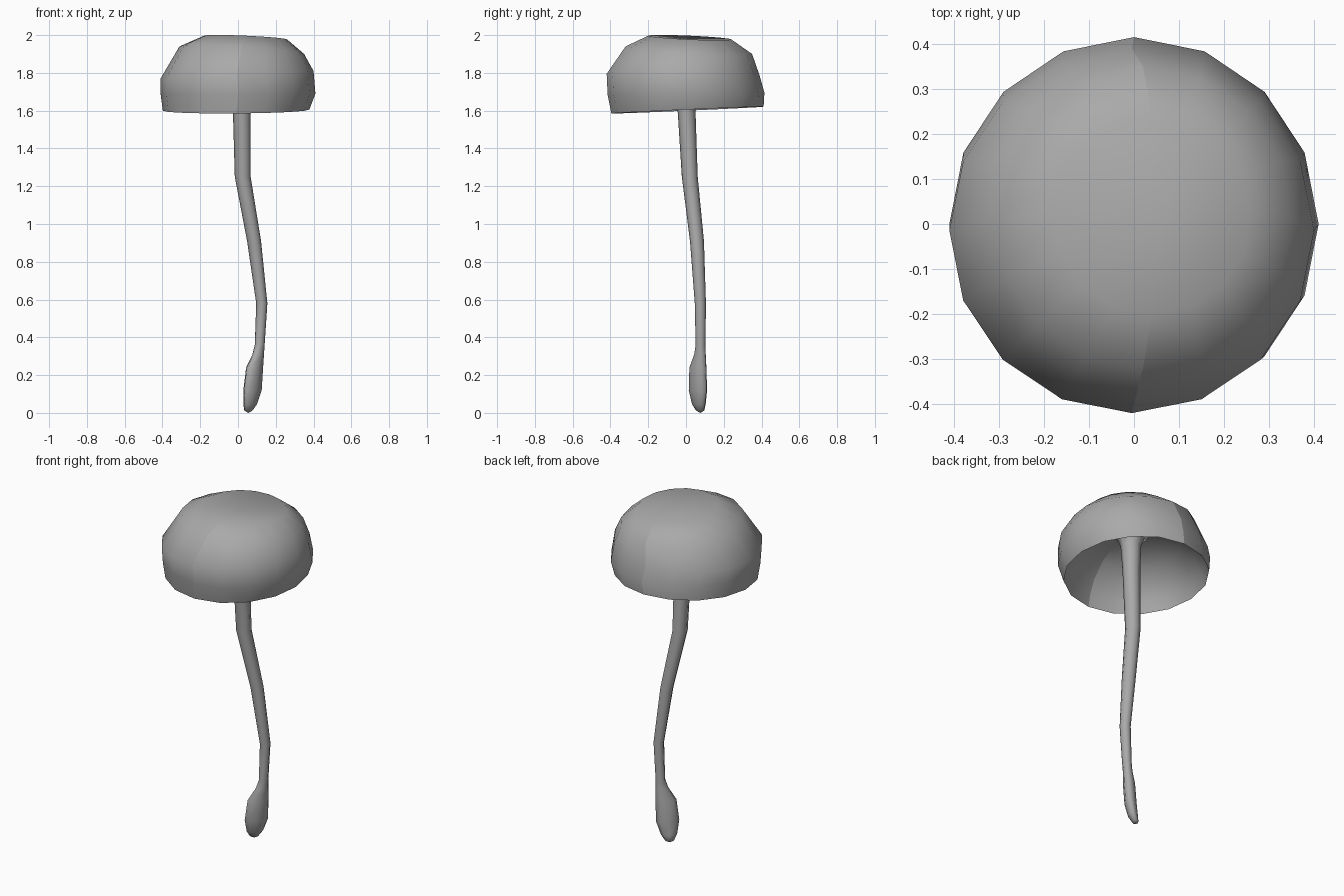
import bpy, bmesh
from math import sin, cos, tau

cube = bpy.data.objects.get("Cube")
if cube:
    bpy.data.objects.remove(cube)

grey = bpy.data.materials.new("plain_grey")
grey.use_nodes = True
colour = (0.4, 0.4, 0.4, 1)
grey.diffuse_color = colour
grey.node_tree.nodes["Principled BSDF"].inputs["Base Color"].default_value = colour


def loft(name, rings, start, end, sides, turn=0, sharp_ring=None, seams=()):
    """Skin rings of (z, cx, cy, rx, ry, tilt_x, tilt_y) between two end points."""
    bm = bmesh.new()
    loops = []
    for z, cx, cy, rx, ry, tx, ty in rings:
        loop = []
        for i in range(sides):
            c, s = cos(tau * i / sides), sin(tau * i / sides)
            dx, dy = rx * c, ry * s
            loop.append(bm.verts.new((cx + dx * cos(turn) - dy * sin(turn),
                                      cy + dx * sin(turn) + dy * cos(turn),
                                      z + tx * c + ty * s)))
        loops.append(loop)
    first, last = bm.verts.new(start), bm.verts.new(end)
    for i in range(sides):
        j = (i + 1) % sides
        for a, b in zip(loops, loops[1:]):
            bm.faces.new((a[i], a[j], b[j], b[i]))
        bm.faces.new((first, loops[0][j], loops[0][i]))
        bm.faces.new((last, loops[-1][i], loops[-1][j]))
    bmesh.ops.recalc_face_normals(bm, faces=bm.faces)
    for f in bm.faces:
        f.smooth = True
    # Hard lip and hard lengthwise seams
    if sharp_ring is not None:
        lip = loops[sharp_ring]
        for i in range(sides):
            bm.edges.get((lip[i - 1], lip[i])).smooth = False
    for i in seams:
        for a, b in zip(loops, loops[1:]):
            bm.edges.get((a[i], b[i])).smooth = False
    mesh = bpy.data.meshes.new(name)
    bm.to_mesh(mesh)
    bm.free()
    mesh.materials.append(grey)
    obj = bpy.data.objects.new(name, mesh)
    bpy.context.collection.objects.link(obj)


# Cap: dome with a slightly dented crown, a sharp lip and a shallower bowl beneath
outer = [
    (1.987, 0.04, 0.02, 0.22, 0.22, -0.01, -0.01),
    (1.92, 0.02, 0.015, 0.33, 0.335, -0.02, -0.02),
    (1.79, -0.005, -0.015, 0.405, 0.405, 0.02, -0.005),
    (1.69, 0.0, 0.0, 0.41, 0.415, 0.0, 0.005),
]
lip = (1.603, -0.01, 0.008, 0.388, 0.403, 0.003, 0.018)
inner = [
    (1.66, -0.005, 0.005, 0.375, 0.38, 0.0, 0.012),
    (1.73, 0.0, 0.0, 0.335, 0.335, 0.0, 0.005),
    (1.80, 0.005, 0.0, 0.26, 0.26, 0.0, 0.0),
    (1.845, 0.01, -0.005, 0.17, 0.17, 0.0, 0.0),
]
loft("cap", outer + [lip] + inner, (0.05, -0.02, 1.978), (0.015, -0.01, 1.87), 16,
     sharp_ring=len(outer), seams=(4, 12))

# Stem: bent, tapering stalk flared under the cap, its foot a flat diagonal blade
stem = [
    (0.012, 0.055, 0.075, 0.025, 0.018, 0, 0),
    (0.045, 0.064, 0.068, 0.045, 0.027, 0, 0),
    (0.12, 0.077, 0.063, 0.064, 0.033, 0, 0),
    (0.24, 0.088, 0.063, 0.057, 0.033, 0, 0),
    (0.31, 0.107, 0.074, 0.035, 0.026, 0, 0),
    (0.36, 0.115, 0.077, 0.026, 0.026, 0, 0),
    (0.58, 0.126, 0.076, 0.029, 0.03, 0, 0),
    (0.91, 0.085, 0.058, 0.036, 0.038, 0, 0),
    (1.25, 0.025, 0.02, 0.042, 0.042, 0, 0),
    (1.62, 0.02, 0.002, 0.047, 0.048, 0, 0),
    (1.78, 0.016, -0.007, 0.056, 0.056, 0, 0),
    (1.83, 0.015, -0.01, 0.075, 0.075, 0, 0),
    (1.86, 0.015, -0.01, 0.11, 0.11, 0, 0),
]
loft("stem", stem, (0.055, 0.076, 0), (0.015, -0.01, 1.872), 8, turn=tau / 8)
